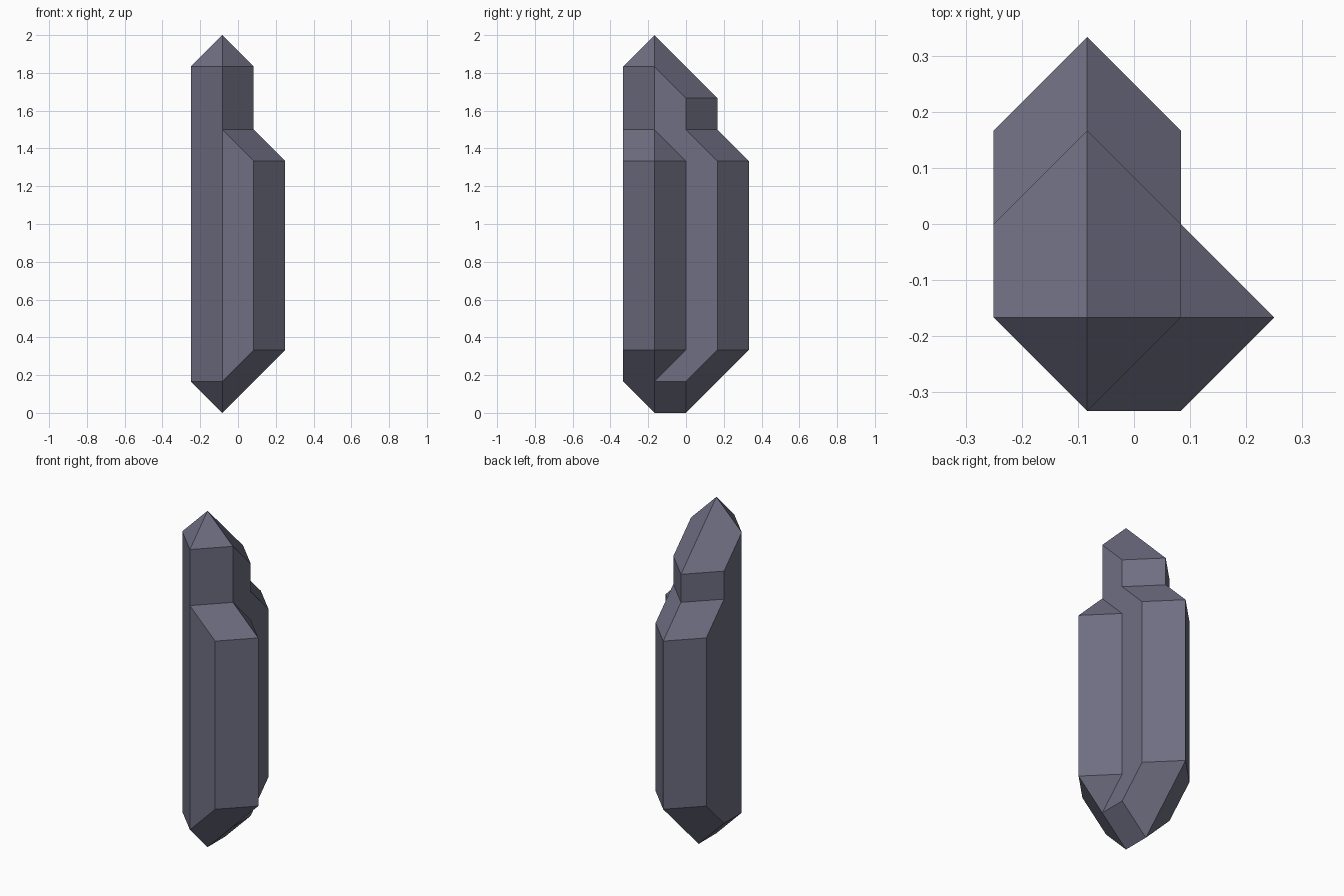
import bpy
import bmesh
from mathutils import Vector

cube = bpy.data.objects.get("Cube")
if cube:
    bpy.data.objects.remove(cube, do_unlink=True)

UNIT = 2 / 12                      # one facet step
OFFSET = Vector((1.5, 2, 0))       # grid point that sits at the world origin
TIPS = [Vector(t) * s for t in ((1, 0, 0), (0, 1, 0), (0, 0, 1)) for s in (1, -1)]

stone = bpy.data.materials.new("slate violet stone")
stone.use_nodes = True
colour = (0.156, 0.156, 0.223, 1)
stone.diffuse_color = colour
bsdf = next(n for n in stone.node_tree.nodes if n.type == 'BSDF_PRINCIPLED')
bsdf.inputs["Base Color"].default_value = colour


def merge_flat(bm):
    """Merge coplanar facets into single flat faces."""
    bmesh.ops.remove_doubles(bm, verts=bm.verts, dist=0.001)
    bmesh.ops.dissolve_limit(bm, angle_limit=0.01, verts=bm.verts, edges=bm.edges)
    bmesh.ops.recalc_face_normals(bm, faces=bm.faces)


def shard(name, centres):
    """Convex crystal: an octahedron swept over the polygon of centres."""
    bm = bmesh.new()
    points = {tuple(Vector(c) + t) for c in centres for t in TIPS}
    for p in sorted(points):
        bm.verts.new((Vector(p) - OFFSET) * UNIT)
    bmesh.ops.convex_hull(bm, input=bm.verts)
    loose = [v for v in bm.verts if not v.link_faces]
    bmesh.ops.delete(bm, geom=loose, context='VERTS')
    merge_flat(bm)
    mesh = bpy.data.meshes.new(name)
    bm.to_mesh(mesh)
    bm.free()
    mesh.materials.append(stone)
    ob = bpy.data.objects.new(name, mesh)
    bpy.context.collection.objects.link(ob)
    return ob


# Tall core with a sloping tip, and two shorter shards growing from it
crystal = shard("crystal", [(1, 1, 1), (1, 1, 11), (1, 2, 10), (1, 2, 1)])
growths = [
    shard("back_shard", [(1, 2, 1), (1, 2, 9), (1, 3, 8), (1, 3, 2)]),
    shard("left_shard", [(1, 1, 1), (1, 1, 9), (2, 1, 8), (2, 1, 2)]),
]

# Fuse the shards into one closed surface
for growth in growths:
    growth.hide_render = True
    union = crystal.modifiers.new("fuse " + growth.name, 'BOOLEAN')
    union.operation = 'UNION'
    union.solver = 'EXACT'
    union.object = growth

bpy.context.view_layer.update()
fused = crystal.evaluated_get(bpy.context.evaluated_depsgraph_get())
bm = bmesh.new()
bm.from_mesh(fused.to_mesh())
fused.to_mesh_clear()
crystal.modifiers.clear()
merge_flat(bm)
bm.to_mesh(crystal.data)
bm.free()
for growth in growths:
    bpy.data.objects.remove(growth, do_unlink=True)

# Flat facets, single colour
for face in crystal.data.polygons:
    face.use_smooth = False
    face.material_index = 0
